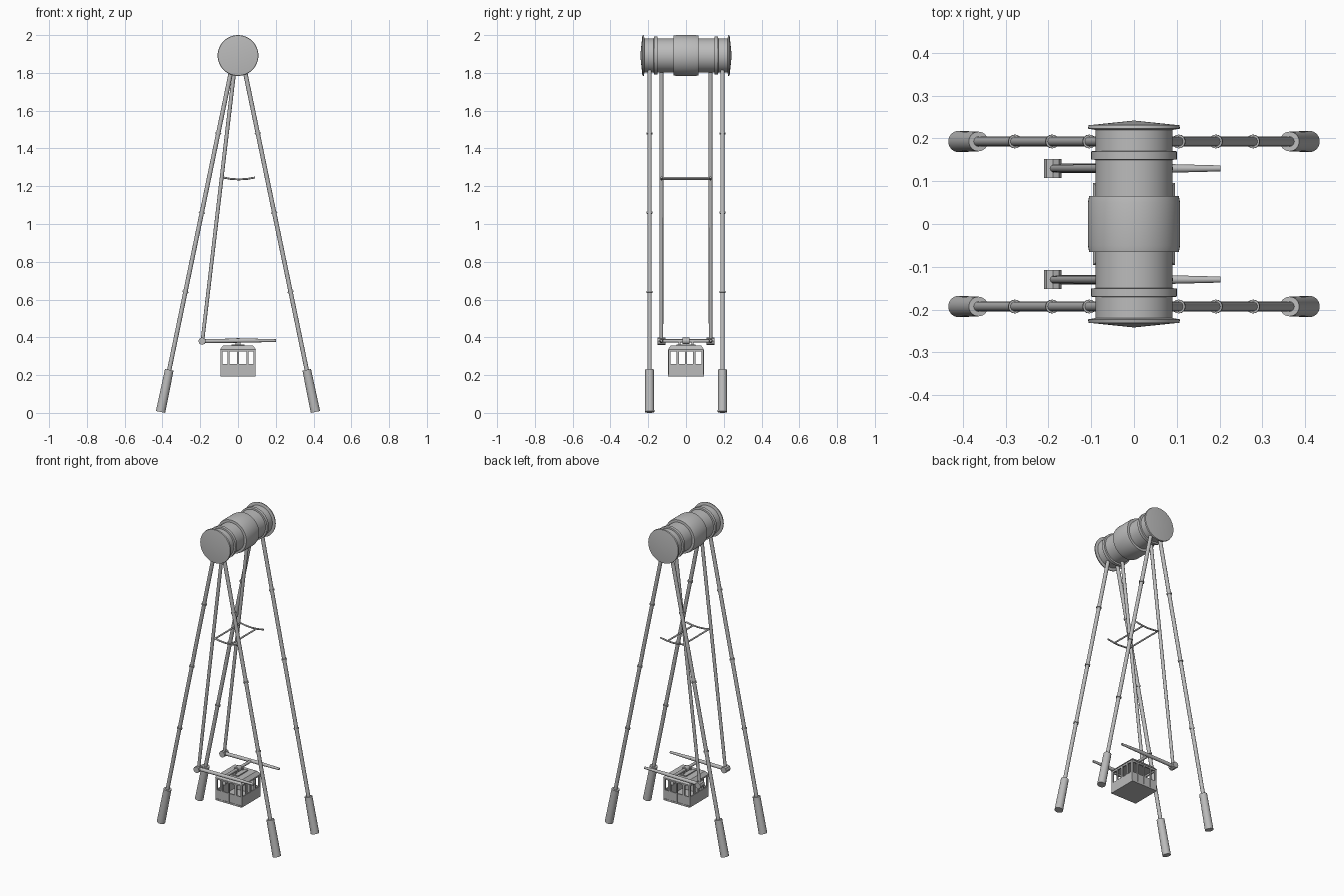
import bpy, bmesh, math
from mathutils import Vector

if "Cube" in bpy.data.objects:
    bpy.data.objects.remove(bpy.data.objects["Cube"])

steel = bpy.data.materials.new("plain_grey")
steel.use_nodes = True
GREY = (0.5, 0.5, 0.5, 1)
steel.diffuse_color = GREY
steel.node_tree.nodes["Principled BSDF"].inputs["Base Color"].default_value = GREY


def finish(name, bm, smooth=True):
    bmesh.ops.recalc_face_normals(bm, faces=bm.faces)
    mesh = bpy.data.meshes.new(name)
    bm.to_mesh(mesh)
    bm.free()
    mesh.materials.append(steel)
    obj = bpy.data.objects.new(name, mesh)
    bpy.context.collection.objects.link(obj)
    if smooth:
        bpy.ops.object.select_all(action='DESELECT')
        obj.select_set(True)
        bpy.context.view_layer.objects.active = obj
        bpy.ops.object.shade_smooth_by_angle(angle=math.radians(35))
    return obj


def rod(name, a, b, r1, r2=None, sides=16):
    """Cylinder or cone between two points."""
    a, b = Vector(a), Vector(b)
    bm = bmesh.new()
    bmesh.ops.create_cone(bm, cap_ends=True, segments=sides, radius1=r1,
                          radius2=r1 if r2 is None else r2, depth=(b - a).length)
    turn = (b - a).to_track_quat('Z', 'Y').to_matrix().to_4x4()
    turn.translation = (a + b) / 2
    bm.transform(turn)
    return finish(name, bm)


def boxes(name, parts):
    """One object from (x0, x1, y0, y1, z0, z1) boxes."""
    bm = bmesh.new()
    for x0, x1, y0, y1, z0, z1 in parts:
        made = bmesh.ops.create_cube(bm, size=1)["verts"]
        bmesh.ops.scale(bm, vec=(x1 - x0, y1 - y0, z1 - z0), verts=made)
        bmesh.ops.translate(bm, vec=((x0 + x1) / 2, (y0 + y1) / 2, (z0 + z1) / 2), verts=made)
    return finish(name, bm, False)


def lathe(name, profile, centre_z, steps=48):
    """Spin (y, radius) points about the y axis."""
    bm = bmesh.new()
    verts = [bm.verts.new((r, y, 0)) for y, r in profile]
    edges = [bm.edges.new(pair) for pair in zip(verts, verts[1:])]
    bmesh.ops.spin(bm, geom=verts + edges, cent=(0, 0, 0), axis=(0, 1, 0),
                   angle=math.tau, steps=steps)
    bmesh.ops.remove_doubles(bm, verts=bm.verts, dist=0.0001)
    bmesh.ops.translate(bm, vec=(0, 0, centre_z), verts=bm.verts)
    return finish(name, bm)


# Drum on top: half profile mirrored about the middle
half = [(0, 0.108), (0.05, 0.108), (0.065, 0.105), (0.066, 0.09), (0.15, 0.09),
        (0.151, 0.1), (0.17, 0.1), (0.171, 0.09), (0.22, 0.09), (0.223, 0.108),
        (0.231, 0.106), (0.242, 0)]
DRUM_Z = 1.892
lathe("top_drum", [(-y, r) for y, r in reversed(half[1:])] + half, DRUM_Z)


# Four splayed legs with collars and thick feet
def leg_point(sx, sy, z):
    return Vector((sx * (0.411 - 0.207 * z), sy * 0.193, z))


for sx, side in ((1, "left"), (-1, "right")):
    for sy, end in ((-1, "front"), (1, "back")):
        tag = f"{end}_{side}"
        rod(f"{tag}_leg", leg_point(sx, sy, 0.1), leg_point(sx, sy, 1.84), 0.0115)
        rod(f"{tag}_foot", leg_point(sx, sy, 0.005), leg_point(sx, sy, 0.228), 0.025, 0.023, 24)
        for z in (0.64, 1.06, 1.48):
            rod(f"{tag}_collar", leg_point(sx, sy, z - 0.004), leg_point(sx, sy, z + 0.004), 0.016)

# Hanging rods, swing arms, pivots and the curved spreader
for sy, end in ((-1, "front"), (1, "back")):
    y = sy * 0.13
    rod(f"{end}_hanging_rod", (-0.188, y, 0.385), (-0.014, y, 1.86), 0.0095, 0.0105)
    rod(f"{end}_arm_inner", (-0.19, y, 0.38), (0.05, y, 0.383), 0.011)
    rod(f"{end}_arm_outer", (0.05, y, 0.383), (0.202, y, 0.383), 0.011, 0.007)
    rod(f"{end}_pivot", (-0.19, y - 0.022, 0.38), (-0.19, y + 0.022, 0.38), 0.02, sides=8)

    path = [(-0.077, 1.246), (-0.04, 1.239), (0.005, 1.236), (0.05, 1.239), (0.09, 1.246)]
    curve = bpy.data.curves.new(f"{end}_spreader", 'CURVE')
    curve.dimensions = '3D'
    curve.bevel_depth = 0.005
    curve.use_fill_caps = True
    spline = curve.splines.new('POLY')
    spline.points.add(len(path) - 1)
    for point, (x, z) in zip(spline.points, path):
        point.co = (x, y, z, 1)
    curve.materials.append(steel)
    bpy.context.collection.objects.link(bpy.data.objects.new(f"{end}_spreader", curve))

for x, z in ((-0.072, 1.244), (0.04, 1.238)):
    rod("spreader_crossbar", (x, -0.13, z), (x, 0.13, z), 0.005)

# Cross beam and hanger holding the cabin
rod("cabin_cross_beam", (0, -0.13, 0.381), (0, 0.13, 0.381), 0.009)
rod("beam_hub", (0, -0.018, 0.381), (0, 0.018, 0.381), 0.017)
boxes("hanger", [(-0.035, 0.035, -0.05, 0.05, 0.352, 0.363)]
      + [(-0.012, 0.012, y - 0.006, y + 0.006, 0.36, 0.381) for y in (-0.035, 0.035)])

# Cabin: open windows between sills, posts and lintels
W, T = 0.093, 0.008
LOW, SILL, HEAD, EAVE = 0.192, 0.258, 0.325, 0.338
walls = [(-W, W, -W, W, LOW, LOW + T)]
for s in (-1, 1):
    inner, outer = sorted((s * W, s * (W - T)))
    for z0, z1 in ((LOW, SILL), (HEAD, EAVE)):
        walls.append((-W, W, inner, outer, z0, z1))
        walls.append((inner, outer, -W, W, z0, z1))
    for x, half_width in ((-0.088, 0.005), (-0.05, 0.005), (0, 0.004), (0.05, 0.005), (0.088, 0.005)):
        walls.append((x - half_width, x + half_width, inner, outer, SILL, HEAD))
    for i in range(5):
        y = -0.087 + i * 0.0435
        walls.append((inner, outer, y - 0.006, y + 0.006, SILL, HEAD))
boxes("cabin_walls", walls)

# Raised door frame and skirting on both door faces
trim = []
for s in (-1, 1):
    y0, y1 = sorted((s * W, s * (W + 0.003)))
    trim += [(x - 0.004, x + 0.004, y0, y1, LOW + 0.01, HEAD + 0.004) for x in (-0.048, 0, 0.048)]
    trim.append((-0.052, 0.052, y0, y1, HEAD, HEAD + 0.008))
    trim.append((-W, W, y0, y1, LOW, LOW + 0.01))
boxes("door_trim", trim)

# Roof with sloping sides
bm = bmesh.new()
bmesh.ops.create_cube(bm, size=1)
for v in bm.verts:
    top = v.co.z > 0
    spread = 0.078 if top else W + 0.003
    v.co = (math.copysign(spread, v.co.x), math.copysign(spread + 0.002 * top, v.co.y),
            0.357 if top else EAVE - 0.002)
finish("cabin_roof", bm, False)
